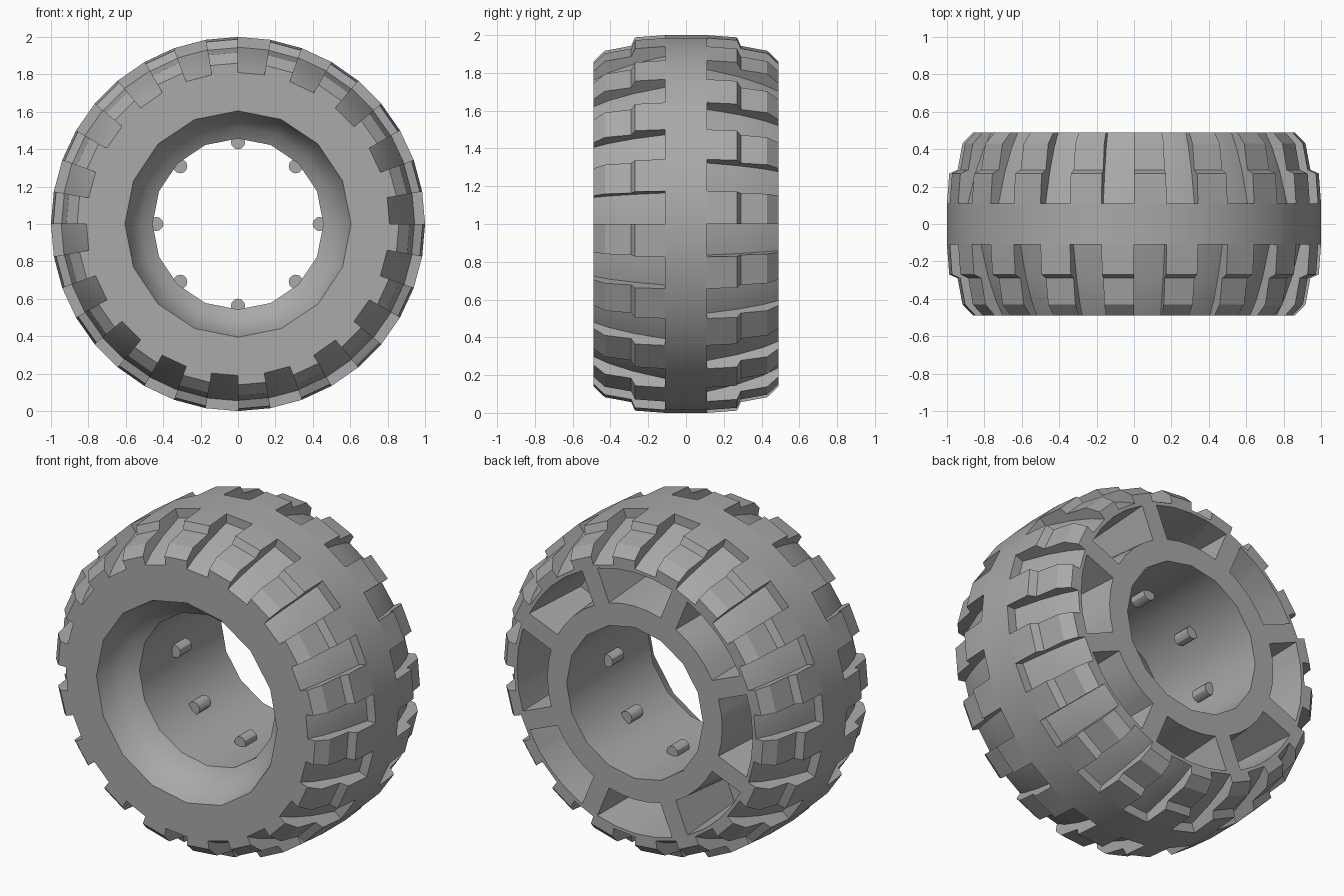
import bpy, bmesh
from math import sin, cos, radians, pi, asin

if "Cube" in bpy.data.objects:
    bpy.data.objects.remove(bpy.data.objects["Cube"], do_unlink=True)

rubber = bpy.data.materials.new("grey_rubber")
rubber.use_nodes = True
GREY = (0.4, 0.4, 0.4, 1)
rubber.diffuse_color = GREY
rubber.node_tree.nodes["Principled BSDF"].inputs["Base Color"].default_value = GREY


def polar(r, angle, y):
    """Point around the axle, angle clockwise from the top."""
    return (r * sin(angle), y, 1 + r * cos(angle))


def finish(bm, name):
    bmesh.ops.recalc_face_normals(bm, faces=bm.faces)
    mesh = bpy.data.meshes.new(name)
    bm.to_mesh(mesh)
    bm.free()
    mesh.materials.append(rubber)
    obj = bpy.data.objects.new(name, mesh)
    bpy.context.collection.objects.link(obj)
    return obj


def select(obj):
    bpy.ops.object.select_all(action='DESELECT')
    obj.select_set(True)
    bpy.context.view_layer.objects.active = obj


def smooth(obj):
    select(obj)
    bpy.ops.object.shade_smooth_by_angle(angle=radians(30))


def capped_revolve(profile, sides, name):
    """Solid of revolution from (y, r) points, with flat caps."""
    bm = bmesh.new()
    rings = [[bm.verts.new(polar(r, 2 * pi * i / sides, y)) for i in range(sides)]
             for y, r in profile]
    for a, b in zip(rings, rings[1:]):
        for i in range(sides):
            j = (i + 1) % sides
            bm.faces.new((a[i], a[j], b[j], b[i]))
    bm.faces.new(rings[0])
    bm.faces.new(rings[-1])
    return finish(bm, name)


def sweep_section(bm, section, start, end):
    """Closed (y, r) section swept through one flat step of angle."""
    a, b = [[bm.verts.new(polar(r, t, y)) for y, r in section] for t in (start, end)]
    for i in range(len(section)):
        j = (i + 1) % len(section)
        bm.faces.new((a[i], a[j], b[j], b[i]))
    bm.faces.new(a)
    bm.faces.new(b)


def cut(target, cutter):
    mod = target.modifiers.new("cut", 'BOOLEAN')
    mod.operation = 'DIFFERENCE'
    mod.solver = 'EXACT'
    mod.object = cutter
    select(target)
    bpy.ops.object.modifier_apply(modifier=mod.name)
    bpy.data.objects.remove(cutter, do_unlink=True)


STEP = radians(10)
WIDTH = 0.49

# Tyre body: the raised centre band and the lower groove floors
half = [(0.11, 1.0), (0.11, 0.945), (0.28, 0.9), (0.41, 0.852), (WIDTH, 0.81)]
body = capped_revolve([(-y, r) for y, r in reversed(half)] + half, 36, "tyre_body")

# Bore, flaring into a bowl at the front
bore = capped_revolve([(-0.52, 0.615), (-0.49, 0.605), (-0.40, 0.575), (-0.33, 0.52),
                       (-0.29, 0.457), (0.6, 0.457)], 16, "bore_cutter")
cut(body, bore)

# Eight tapered pockets in the back, leaving straight ribs between
bm = bmesh.new()
SEGS = 4
for k in range(8):
    mid = k * pi / 4
    loops = []
    for y, r_in, r_out, rib in ((0.5, 0.585, 0.79, 0.055), (0.05, 0.62, 0.76, 0.075)):
        loop = []
        for r, order in ((r_in, range(SEGS + 1)), (r_out, range(SEGS, -1, -1))):
            spread = pi / 8 - asin(rib / r)
            loop += [bm.verts.new(polar(r, mid + spread * (2 * i / SEGS - 1), y))
                     for i in order]
        loops.append(loop)
    a, b = loops
    n = len(a)
    for i in range(n):
        bm.faces.new((a[i], a[(i + 1) % n], b[(i + 1) % n], b[i]))
    bm.faces.new(a)
    bm.faces.new(b)
cut(body, finish(bm, "pocket_cutter"))
smooth(body)

# Stepped tread blocks, staggered between front and back
tread = [(0.10, 1.0), (0.11, 1.0), (0.27, 0.988), (0.29, 0.943), (0.43, 0.917),
         (WIDTH, 0.86), (WIDTH, 0.81), (0.41, 0.845), (0.28, 0.89), (0.10, 0.93)]
for side, first, name in ((-1, 1, "front_tread_blocks"), (1, 0, "back_tread_blocks")):
    bm = bmesh.new()
    for k in range(18):
        start = (2 * k + first) * STEP
        sweep_section(bm, [(side * y, r) for y, r in tread], start, start + STEP)
    smooth(finish(bm, name))

# Locating pegs inside the bore
bm = bmesh.new()
for k in range(8):
    cx, _, cz = polar(0.437, k * pi / 4, 0)
    rings = [[bm.verts.new((cx + 0.038 * cos(t * pi / 6), y, cz + 0.038 * sin(t * pi / 6)))
              for t in range(12)] for y in (0.02, 0.13)]
    for i in range(12):
        j = (i + 1) % 12
        bm.faces.new((rings[0][i], rings[0][j], rings[1][j], rings[1][i]))
    for ring in rings:
        bm.faces.new(ring)
smooth(finish(bm, "bore_pegs"))
